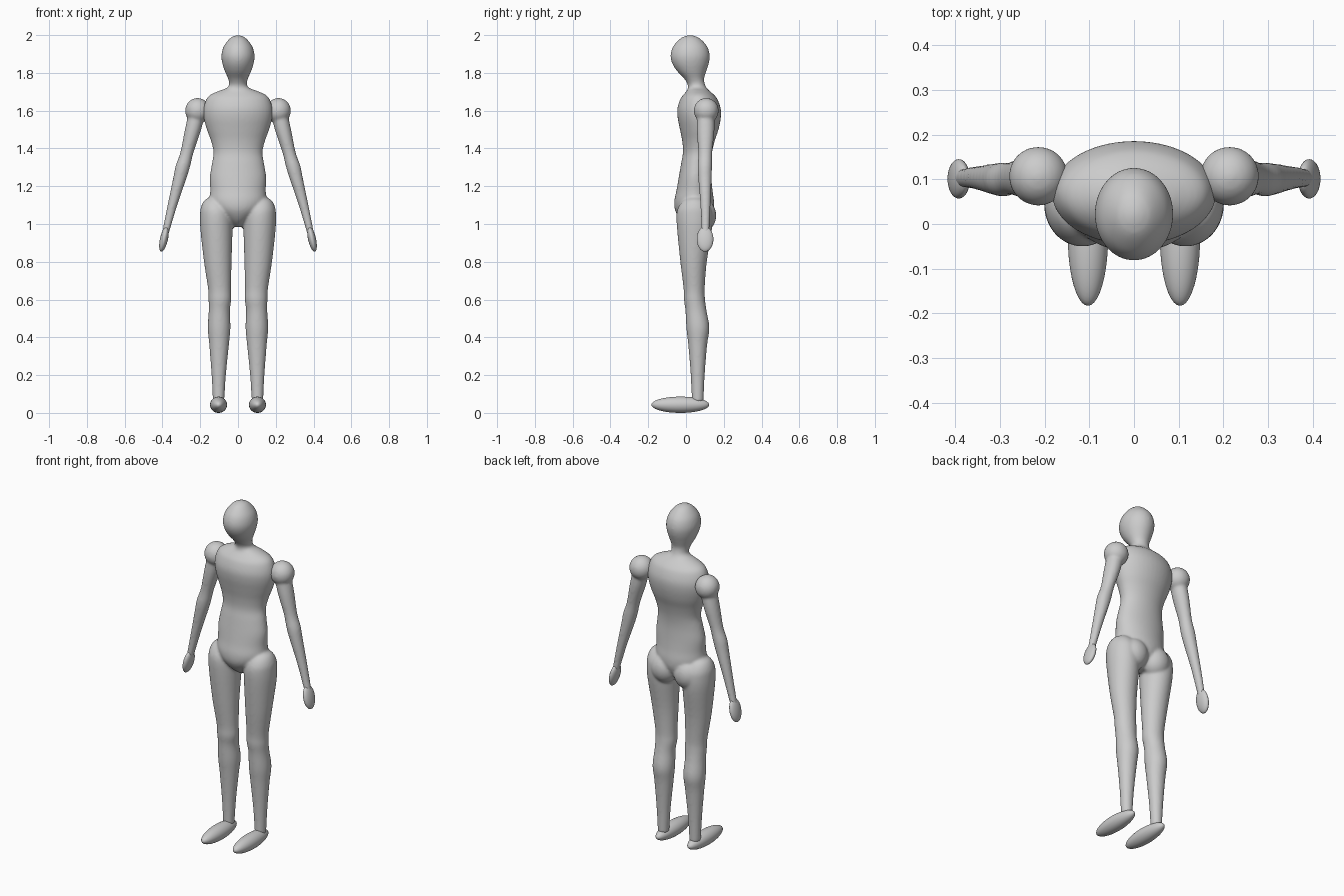
import bpy, bmesh, math
from mathutils import Matrix, Vector


def spline(p0, p1, p2, p3, t):
    # gentle cubic through neighbouring rings
    return [b + 0.5 * t * (c - a + t * (2*a - 5*b + 4*c - d + t * (3*(b - c) + d - a)))
            for a, b, c, d in zip(p0, p1, p2, p3)]


def loft(bm, rings, side=1, n=40, sub=4):
    # rings: (z, centre x, centre y, radius x, radius y), listed from top to bottom
    pts = [rings[0]] + rings + [rings[-1]]
    fine = [spline(*pts[i:i + 4], k / sub)
            for i in range(len(rings) - 1) for k in range(sub)] + [rings[-1]]
    loops = []
    for z, cx, cy, rx, ry in fine:
        loops.append([bm.verts.new((side * (cx + rx * math.cos(2*math.pi*k/n)),
                                    cy + ry * math.sin(2*math.pi*k/n), z)) for k in range(n)])
    for a, b in zip(loops, loops[1:]):
        for k in range(n):
            j = (k + 1) % n
            bm.faces.new((a[k], b[k], b[j], a[j]))
    bm.faces.new(loops[0])
    bm.faces.new(loops[-1][::-1])


def ellipsoid(bm, centre, radii, tilt=0):
    m = (Matrix.Translation(centre) @ Matrix.Rotation(tilt, 4, 'Y')
         @ Matrix.Diagonal(Vector((*radii, 1))))
    bmesh.ops.create_uvsphere(bm, u_segments=40, v_segments=24, radius=1, matrix=m)


def finish(name, bm, blend=False):
    bmesh.ops.recalc_face_normals(bm, faces=bm.faces)
    me = bpy.data.meshes.new(name)
    bm.to_mesh(me)
    bm.free()
    for p in me.polygons:
        p.use_smooth = True
    ob = bpy.data.objects.new(name, me)
    bpy.context.collection.objects.link(ob)
    if blend:
        r = ob.modifiers.new("fuse", 'REMESH')
        r.mode = 'VOXEL'
        r.voxel_size = 0.007
        r.use_smooth_shade = True
        s = ob.modifiers.new("soften", 'SMOOTH')
        s.factor = 0.5
        s.iterations = 8
    return ob


# head, neck and torso in one profile: z, centre y, half width, half depth
torso = [(2.0, .022, .006, .007), (1.988, .022, .036, .043), (1.96, .022, .063, .075),
         (1.93, .022, .08, .095), (1.89, .022, .088, .104), (1.85, .024, .083, .097),
         (1.81, .03, .070, .078), (1.77, .043, .053, .053), (1.74, .054, .047, .046),
         (1.72, .06, .06, .05), (1.705, .064, .1, .06), (1.685, .067, .145, .08),
         (1.66, .068, .168, .099), (1.61, .069, .183, .115), (1.56, .07, .181, .114),
         (1.5, .07, .165, .102), (1.44, .066, .143, .086), (1.38, .061, .13, .077),
         (1.32, .053, .138, .079), (1.25, .048, .149, .086), (1.18, .045, .147, .095),
         (1.12, .043, .148, .105), (1.07, .043, .12, .1), (1.02, .045, .06, .07),
         (.985, .05, .02, .03)]
leg = [(1.145, .125, .045, .02, .025), (1.125, .123, .045, .055, .06),
       (1.09, .119, .045, .077, .085), (1.05, .116, .045, .085, .095),
       (.97, .114, .045, .085, .092), (.8, .107, .04, .073, .07),
       (.66, .098, .043, .061, .056), (.6, .096, .045, .06, .056),
       (.54, .099, .053, .056, .056), (.45, .1, .063, .06, .061),
       (.36, .1, .062, .052, .05), (.2, .102, .062, .038, .037), (.06, .103, .062, .03, .031)]
arm = [(1.62, .21, .104, .045, .045), (1.5, .238, .104, .043, .047),
       (1.38, .27, .102, .035, .037), (1.31, .291, .1, .039, .038),
       (1.25, .306, .1, .036, .036), (1.1, .347, .103, .026, .027),
       (.94, .387, .103, .018, .02)]

# body, hips and legs fused softly
bm = bmesh.new()
loft(bm, [(z, 0, y, w, d) for z, y, w, d in torso])
for s in (1, -1):
    loft(bm, leg, s)
    ellipsoid(bm, (s * .075, .085, 1.045), (.08, .075, .088))
finish("body", bm, True)

for s, label in ((1, "left"), (-1, "right")):
    # arm with ball shoulder
    bm = bmesh.new()
    ellipsoid(bm, (s * .214, .107, 1.6), (.066, .066, .067))
    loft(bm, arm, s)
    finish(label + "_arm", bm, True)
    # hand
    bm = bmesh.new()
    ellipsoid(bm, (s * .392, .101, .92), (.021, .044, .068), -s * .22)
    finish(label + "_hand", bm)
    # foot
    bm = bmesh.new()
    ellipsoid(bm, (s * .103, -.03, .043), (.045, .153, .043))
    finish(label + "_foot", bm)
